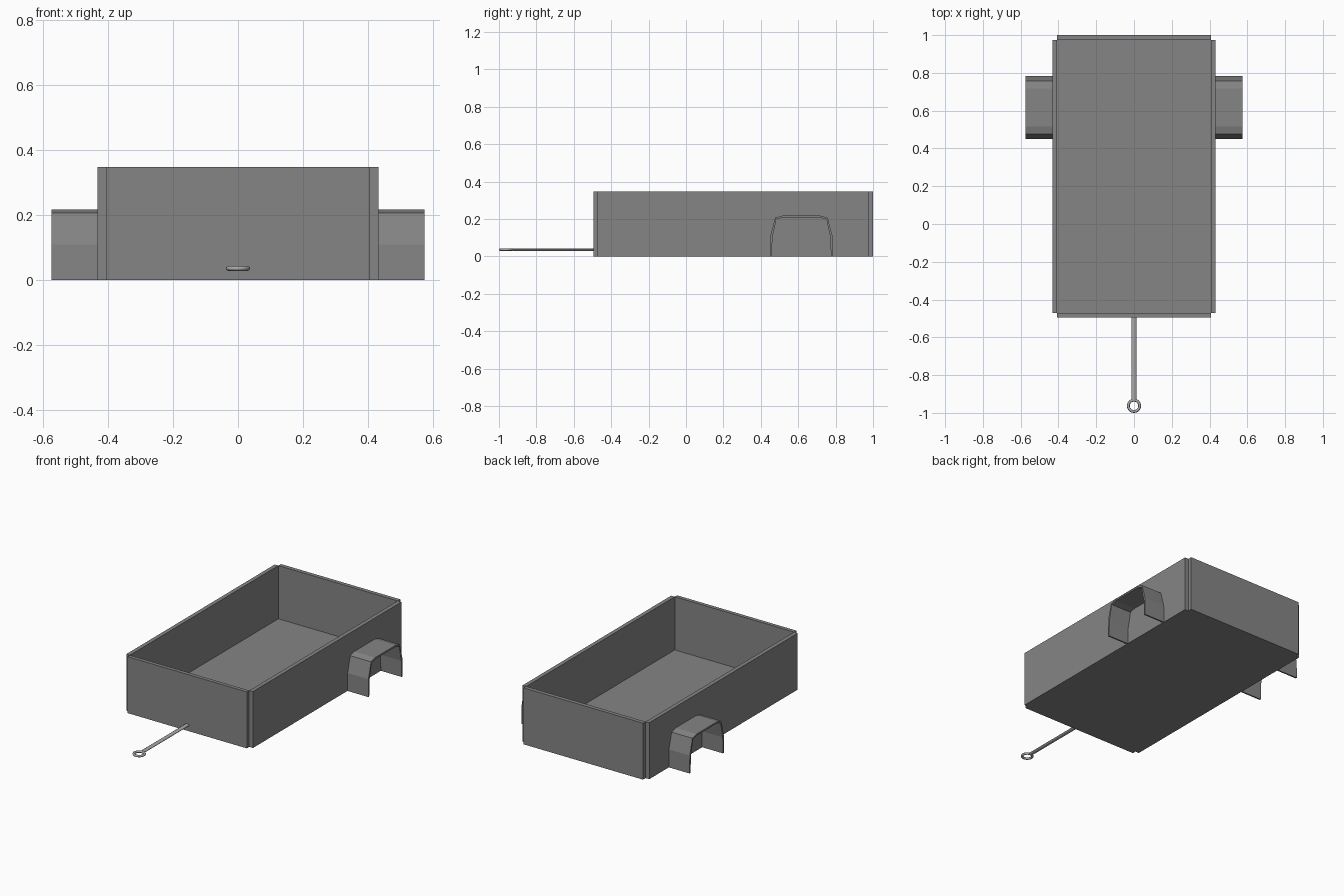
import bpy, bmesh, math

if "Cube" in bpy.data.objects:
    bpy.data.objects.remove(bpy.data.objects["Cube"])


def material(name, v):
    m = bpy.data.materials.new(name)
    m.diffuse_color = (v, v, v, 1)
    m.use_nodes = True
    m.node_tree.nodes["Principled BSDF"].inputs["Base Color"].default_value = m.diffuse_color
    return m


BODY = material("trailer grey", 0.235)
METAL = material("light metal", 0.40)


def finish(name, bm, mat):
    bmesh.ops.recalc_face_normals(bm, faces=bm.faces)
    me = bpy.data.meshes.new(name)
    bm.to_mesh(me)
    bm.free()
    me.materials.append(mat)
    ob = bpy.data.objects.new(name, me)
    bpy.context.collection.objects.link(ob)
    return ob


def box(name, x0, x1, y0, y1, z0, z1):
    bm = bmesh.new()
    bmesh.ops.create_cube(bm, size=1)
    for v in bm.verts:
        v.co = ((x0 + x1) / 2 + v.co.x * (x1 - x0),
                (y0 + y1) / 2 + v.co.y * (y1 - y0),
                (z0 + z1) / 2 + v.co.z * (z1 - z0))
    return finish(name, bm, BODY)


# cargo box: floor and four panels with notched corners
XI, XO = 0.407, 0.432
YF, YFI, YBI, YB = -0.495, -0.472, 0.975, 1.0
H = 0.348
box("floor", -XI, XI, YFI, YBI, 0, 0.02)
box("front_panel", -XI, XI, YF, YFI, 0, H)
box("back_panel", -XI, XI, YBI, YB, 0, H)
for side, s in (("left", -1), ("right", 1)):
    a, b = sorted((s * XI, s * XO))
    box(side + "_panel", a, b, YFI, YBI, 0, H)

# wheel arches: bent thin sheet, half profiles mirrored about the arch middle
OUTER = [(0.167, 0), (0.166, 0.11), (0.14, 0.207), (0.10, 0.218)]
INNER = [(0.158, 0), (0.155, 0.10), (0.134, 0.198), (0.097, 0.208)]
YC = 0.617


def arch_line(half):
    return [(YC - d, z) for d, z in half] + [(YC + d, z) for d, z in reversed(half)]


for side, s in (("left", -1), ("right", 1)):
    bm = bmesh.new()
    rows = []
    for x in (s * 0.43, s * 0.574):
        rows.append([[bm.verts.new((x, y, z)) for y, z in arch_line(h)]
                     for h in (OUTER, INNER)])
    (o0, i0), (o1, i1) = rows
    n = len(o0)
    for k in range(n - 1):
        for p, q in ((o0, o1), (i0, i1), (o0, i0), (o1, i1)):
            bm.faces.new((p[k], p[k + 1], q[k + 1], q[k]))
    for k in (0, n - 1):
        bm.faces.new((o0[k], o1[k], i1[k], i0[k]))
    finish(side + "_wheel_arch", bm, BODY)

# tow bar: flattened round rod
ZB = 0.036
bm = bmesh.new()
bmesh.ops.create_cone(bm, cap_ends=True, segments=12, radius1=1, radius2=1, depth=1)
for v in bm.verts:
    x, y, z = v.co
    v.co = (x * 0.013, -0.706 + z * 0.444, ZB + y * 0.007)
bar = finish("tow_bar", bm, METAL)

# tow ring: flattened torus at the end of the bar
bm = bmesh.new()
N, M = 24, 8
ring = []
for i in range(N):
    a = 2 * math.pi * i / N
    loop = []
    for j in range(M):
        t = 2 * math.pi * j / M
        r = 0.030 + 0.0075 * math.cos(t)
        loop.append(bm.verts.new((r * math.cos(a), -0.9625 + r * math.sin(a),
                                  ZB + 0.007 * math.sin(t))))
    ring.append(loop)
for i in range(N):
    for j in range(M):
        p, q = ring[i], ring[(i + 1) % N]
        bm.faces.new((p[j], q[j], q[(j + 1) % M], p[(j + 1) % M]))
eye = finish("tow_ring", bm, METAL)

for ob in (bar, eye):
    bpy.ops.object.select_all(action='DESELECT')
    ob.select_set(True)
    bpy.context.view_layer.objects.active = ob
    bpy.ops.object.shade_smooth_by_angle(angle=math.radians(50))
